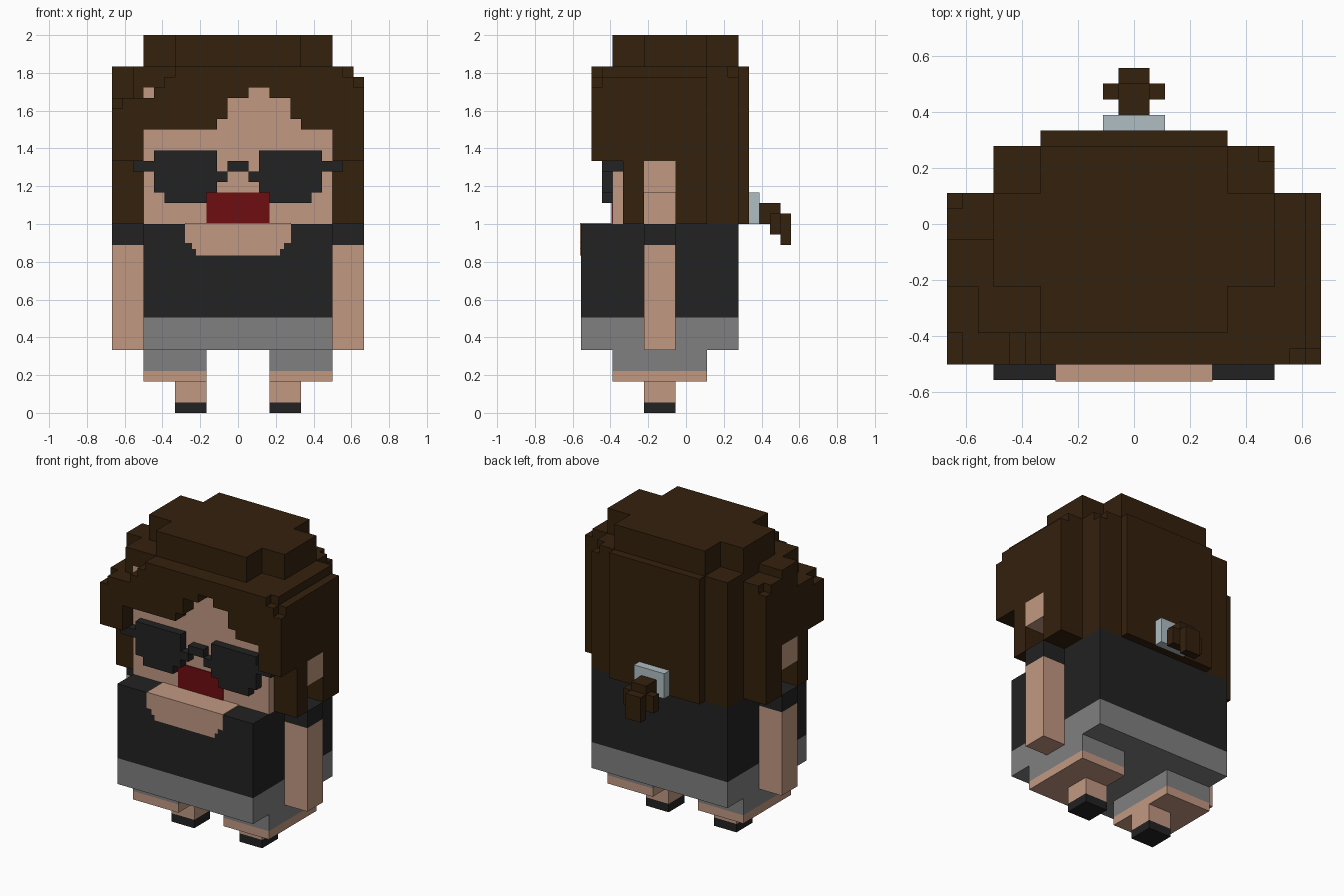
import bpy, bmesh

cube = bpy.data.objects.get("Cube")
if cube:
    bpy.data.objects.remove(cube, do_unlink=True)

U = 1 / 18  # one block unit


def material(name, rgb):
    m = bpy.data.materials.new(name)
    m.use_nodes = True
    m.diffuse_color = (*rgb, 1)
    bsdf = m.node_tree.nodes["Principled BSDF"]
    bsdf.inputs["Base Color"].default_value = (*rgb, 1)
    bsdf.inputs["Roughness"].default_value = 0.9
    return m


HAIR = material("dark brown", (0.034, 0.015, 0.004))
SKIN = material("skin", (0.539, 0.314, 0.223))
BLACK = material("black", (0.016, 0.016, 0.016))
GREY = material("grey", (0.216, 0.216, 0.216))
RED = material("dark red", (0.156, 0.004, 0.005))
TIE = material("pale grey blue", (0.434, 0.515, 0.546))


def blocks(name, mat, *boxes, mirror=False):
    """One object from boxes (x0, x1, y0, y1, z0, z1) in block units."""
    bm = bmesh.new()
    for x0, x1, y0, y1, z0, z1 in boxes:
        for s in ((1, -1) if mirror else (1,)):
            vs = bmesh.ops.create_cube(bm, size=1)["verts"]
            for v in vs:
                v.co = (s * U * ((x0 + x1) / 2 + v.co.x * (x1 - x0)),
                        U * ((y0 + y1) / 2 + v.co.y * (y1 - y0)),
                        U * ((z0 + z1) / 2 + v.co.z * (z1 - z0)))
    bmesh.ops.recalc_face_normals(bm, faces=bm.faces)
    me = bpy.data.meshes.new(name)
    bm.to_mesh(me)
    bm.free()
    me.materials.append(mat)
    ob = bpy.data.objects.new(name, me)
    bpy.context.collection.objects.link(ob)
    return ob


# Torso: shirt over shorts, with an open neckline
blocks("shirt", BLACK, (-9, 9, -10, 5, 9.1, 18))
blocks("shorts_waist", GREY, (-9, 9, -10, 5, 6, 9.1))
P = 0.1  # plate thickness
blocks("neckline", SKIN,
       (-5.05, 5.05, -10 - P, -7, 16.2, 18 + P),
       (-4.4, 4.4, -10 - P, -9.9, 15.6, 16.2),
       (-4, 4, -10 - P, -9.9, 15, 15.6))

# Arms and legs
blocks("arms", SKIN, (9, 12, -4, -1, 6, 16), mirror=True)
blocks("sleeves", BLACK, (9, 12, -4, -1, 16, 18), mirror=True)
blocks("shorts_legs", GREY, (3, 9, -7, 2, 4, 6), mirror=True)
blocks("thighs", SKIN, (3, 9, -7, 2, 3, 4), mirror=True)
blocks("shins", SKIN, (3, 6, -4, -1, 1, 3), mirror=True)
blocks("shoes", BLACK, (3, 6, -4, -1, 0, 1), mirror=True)

# Face, ears and the bare head below each ear
blocks("face", SKIN, (-9, 9, -7, -6, 18, 31))
blocks("ears", SKIN, (9, 12, -4, -1, 21, 24), mirror=True)
blocks("head_sides", SKIN, (8.9, 9 + P, -4, -1, 18, 21), mirror=True)
blocks("mouth", RED, (-3, 3, -7 - P, -6.9, 18, 21))

# Sunglasses
blocks("lenses", BLACK, (2, 8, -8, -7, 21, 25), (3, 7, -8, -7, 20, 21), mirror=True)
blocks("glasses_frame", BLACK,
       (8, 9, -8, -7, 23, 24), (9, 10, -8, -6, 23, 24),
       (1, 2, -8, -7, 22, 23), mirror=True)
blocks("glasses_bridge", BLACK, (-1, 1, -8, -7, 23, 24))

# Hair: crown, cap and back
blocks("hair_cap", HAIR, (-6, 6, -7, 5, 33, 36), (-9, 9, -4, 2, 33, 36))
blocks("hair_crown", HAIR,
       (-9, 9, -6, 4, 18, 33), (-9, 8, 4, 5, 18, 33), (8, 9, 4, 5, 18, 32),
       (-9, 9, -7, -6, 31, 33))
blocks("hair_back", HAIR, (-6, 6, 5, 6, 18, 33))

# Fringe columns: x0, x1, bottom, top
fringe = [(-12, -11, 24, 29), (-11, -9, 24, 30), (-9, -8, 27, 30), (-8, -7, 27, 31),
          (-7, -6, 27, 32), (-6, -2, 27, 33), (-2, -1, 28, 33), (-1, 1, 30, 33),
          (1, 3, 31, 33), (3, 5, 30, 33), (5, 6, 28, 33), (6, 9, 27, 33)]
blocks("hair_fringe", HAIR, *[(a, b, -9, -7, lo, hi) for a, b, lo, hi in fringe])

# Side hair: matching lower locks, uneven tops
blocks("hair_side_locks", HAIR,
       (9, 12, -6, -4, 18, 24), (9, 12, -1, 2, 18, 24), mirror=True)
blocks("hair_left_side", HAIR,
       (9, 11, -8, 2, 24, 33), (11, 12, -8, 2, 24, 32),
       (9, 10, -9, -8, 24, 33), (10, 11, -9, -8, 24, 32), (11, 12, -9, -8, 24, 31))
blocks("hair_right_side", HAIR,
       (-12, -10, -7, -4, 24, 30), (-10, -9, -7, -4, 24, 33),
       (-12, -9, -4, -1, 24, 33), (-12, -9, -1, 1, 24, 32),
       (-11, -9, 1, 2, 24, 32), (-12, -11, 1, 2, 24, 31))

# Ponytail
blocks("hair_tie", TIE, (-2, 2, 6, 7, 18, 21))
blocks("ponytail", HAIR,
       (-1, 1, 7, 9, 18, 20), (-2, 2, 8, 9, 17, 19), (-1, 1, 9, 10, 16, 19))
